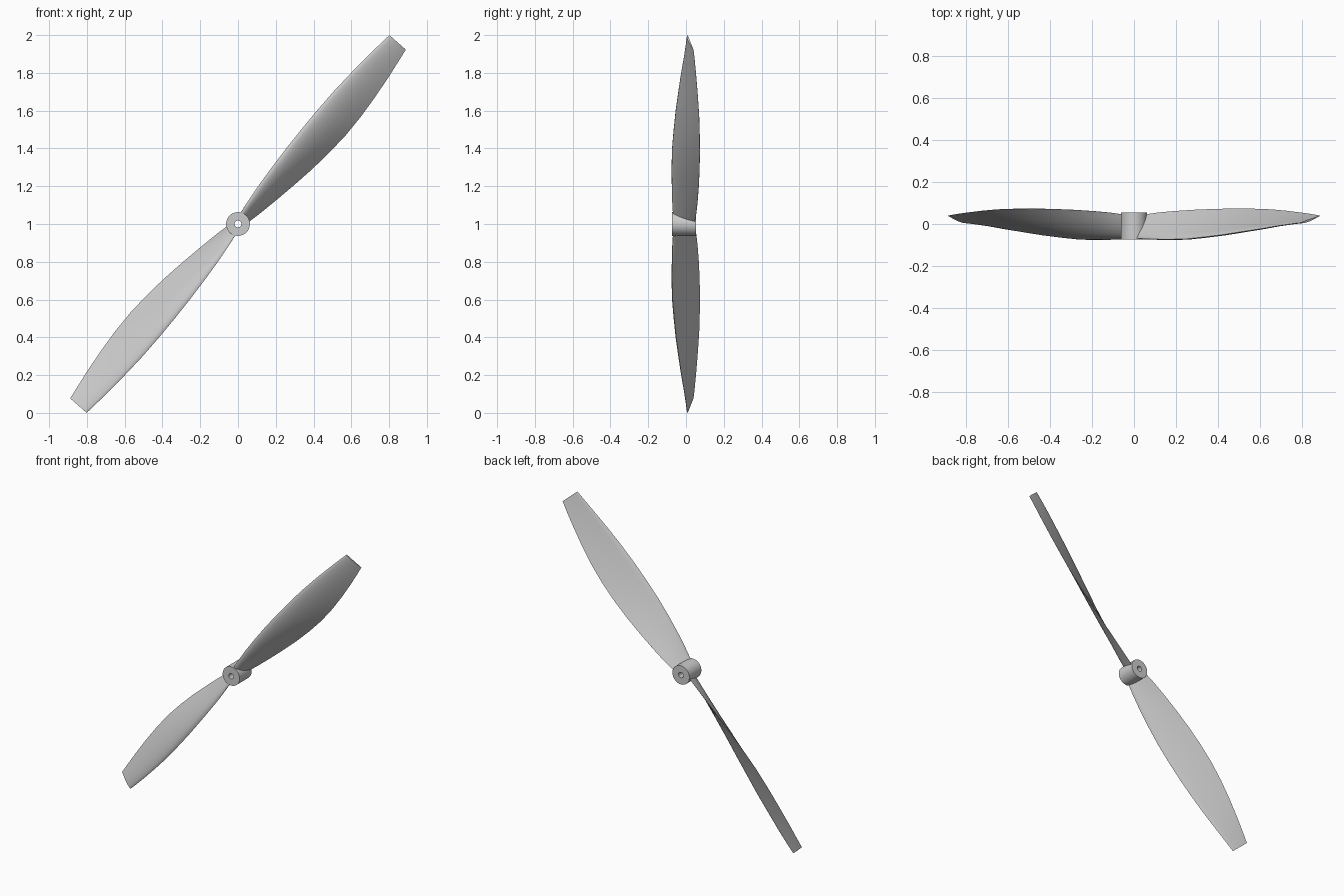
import bpy, bmesh
from math import sin, cos, pi, radians
from mathutils import Vector

if "Cube" in bpy.data.objects:
    bpy.data.objects.remove(bpy.data.objects["Cube"])

CENTRE = Vector((0, 0, 1))
ANGLE = radians(48.7)


def finish(name, bm):
    bmesh.ops.recalc_face_normals(bm, faces=bm.faces)
    mesh = bpy.data.meshes.new(name)
    bm.to_mesh(mesh)
    bm.free()
    obj = bpy.data.objects.new(name, mesh)
    bpy.context.collection.objects.link(obj)
    bpy.ops.object.select_all(action='DESELECT')
    obj.select_set(True)
    bpy.context.view_layer.objects.active = obj
    bpy.ops.object.shade_smooth_by_angle(angle=radians(35))
    return obj


def bridge(bm, a, b):
    n = len(a)
    for i in range(n):
        bm.faces.new((a[i], a[(i + 1) % n], b[(i + 1) % n], b[i]))


# Hub: short tube along y with a shaft bore
def make_hub(segments=32):
    bm = bmesh.new()
    profile = [(0.063, -0.073), (0.063, 0.054), (0.018, 0.054), (0.018, -0.073)]
    rings = [[bm.verts.new(CENTRE + Vector((r * cos(2 * pi * i / segments), y,
                                            r * sin(2 * pi * i / segments))))
              for i in range(segments)] for r, y in profile]
    for k in range(4):
        bridge(bm, rings[k], rings[(k + 1) % 4])
    return finish("hub", bm)


# Stations: radius, leading edge (t, y), trailing edge (t, y), thickness ratio
STATIONS = [
    (0.040, 0.030, -0.066, -0.034, 0.046, 0.16),
    (0.120, 0.043, -0.068, -0.050, 0.055, 0.16),
    (0.220, 0.056, -0.069, -0.067, 0.062, 0.15),
    (0.340, 0.067, -0.069, -0.085, 0.068, 0.14),
    (0.470, 0.076, -0.066, -0.102, 0.072, 0.13),
    (0.600, 0.082, -0.057, -0.113, 0.074, 0.12),
    (0.730, 0.085, -0.047, -0.118, 0.073, 0.11),
    (0.860, 0.085, -0.034, -0.113, 0.070, 0.10),
    (0.990, 0.080, -0.021, -0.101, 0.063, 0.09),
    (1.120, 0.072, -0.006, -0.084, 0.054, 0.08),
    (1.220, 0.064, 0.004, -0.068, 0.046, 0.08),
    (1.280, 0.058, 0.009, -0.058, 0.040, 0.08),
]
# Flat-backed aerofoil: fraction along chord, height relative to thickness
FOIL = [(0, 0.2), (0.02, 0.48), (0.08, 0.74), (0.18, 0.93), (0.32, 1.0),
        (0.5, 0.9), (0.7, 0.62), (0.87, 0.3), (1, 0.04), (1, 0),
        (0.7, 0), (0.4, 0), (0.15, 0), (0.03, 0.05)]


# Blade: twisted aerofoil lofted along its radius
def make_blade(name, angle):
    bm = bmesh.new()
    radial = Vector((cos(angle), 0, sin(angle)))
    tangent = Vector((-sin(angle), 0, cos(angle)))
    rings = []
    for r, lt, ly, tt, ty, thick in STATIONS:
        lead = tangent * lt + Vector((0, ly, 0))
        chord = tangent * (tt - lt) + Vector((0, ty - ly, 0))
        # camber faces forward, away from the flat back
        normal = (tangent * -(ty - ly) + Vector((0, tt - lt, 0))) * thick
        rings.append([bm.verts.new(CENTRE + radial * r + lead + chord * s + normal * h)
                      for s, h in FOIL])
    for a, b in zip(rings, rings[1:]):
        bridge(bm, a, b)
    bm.faces.new(rings[0])
    bm.faces.new(rings[-1])
    return finish(name, bm)


make_hub()
make_blade("upper_blade", ANGLE)
make_blade("lower_blade", ANGLE + pi)
